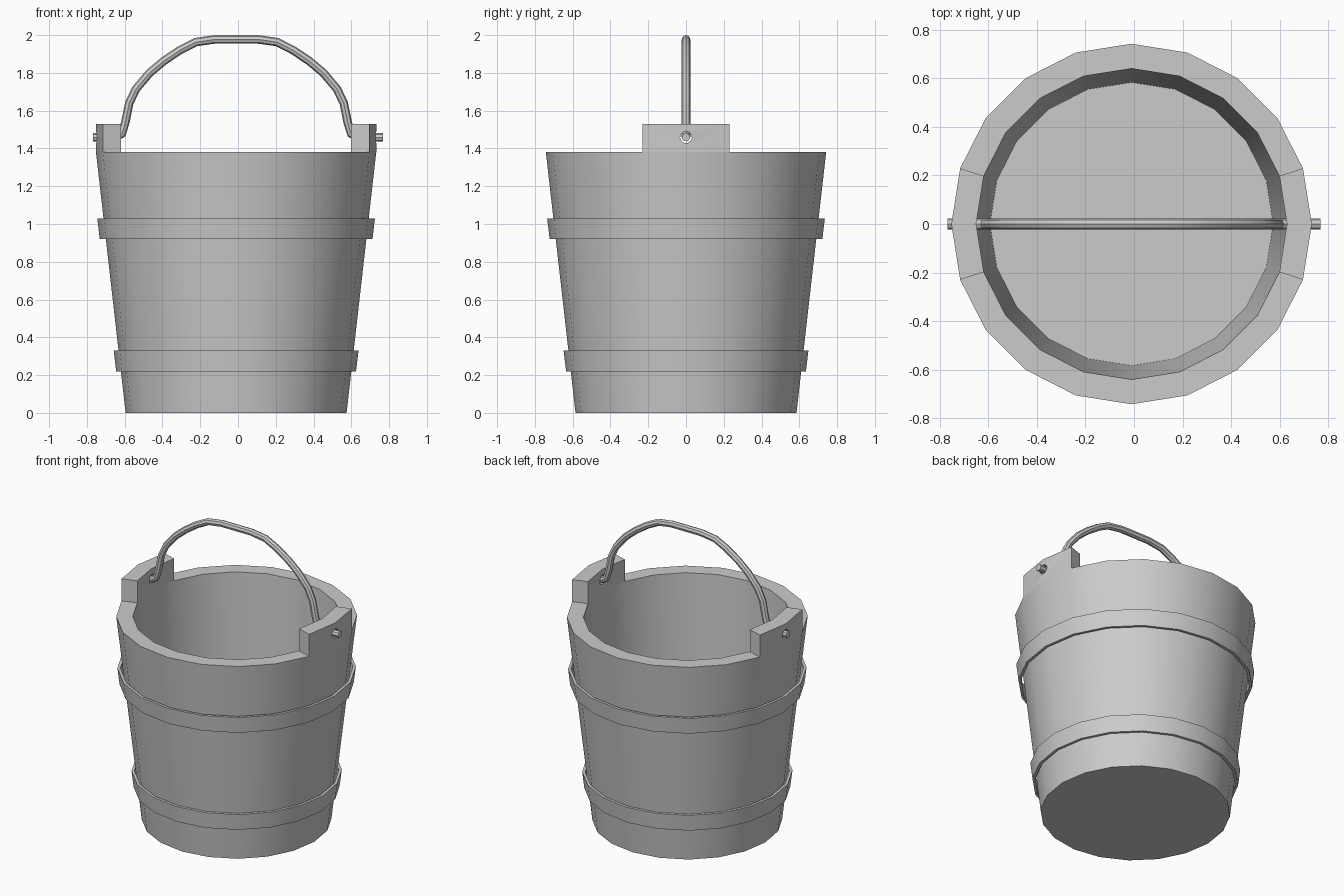
import bpy, bmesh
from math import cos, sin, tau, pi, radians

if "Cube" in bpy.data.objects:
    bpy.data.objects.remove(bpy.data.objects["Cube"])

CX = -0.01   # bucket axis
SIDES = 20


def lathe(bm, profile, closed):
    """Sweep (radius, z) points around the bucket axis; returns rings and faces."""
    rings = [[bm.verts.new((CX + r * cos(tau * i / SIDES), r * sin(tau * i / SIDES), z))
              for i in range(SIDES)] for r, z in profile]
    pairs = list(zip(rings, rings[1:] + rings[:1]))
    for a, b in (pairs if closed else pairs[:-1]):
        for i in range(SIDES):
            j = (i + 1) % SIDES
            bm.faces.new((a[i], a[j], b[j], b[i]))
    return rings


def finish(bm, name):
    bmesh.ops.recalc_face_normals(bm, faces=bm.faces)
    mesh = bpy.data.meshes.new(name)
    bm.to_mesh(mesh)
    bm.free()
    obj = bpy.data.objects.new(name, mesh)
    bpy.context.collection.objects.link(obj)
    return obj


def activate(obj):
    bpy.ops.object.select_all(action='DESELECT')
    obj.select_set(True)
    bpy.context.view_layer.objects.active = obj


def smooth(obj):
    activate(obj)
    bpy.ops.object.shade_smooth_by_angle(angle=radians(30))


# Bucket body: tapered wall, floor, and two ears raised from the rim
bm = bmesh.new()
rings = lathe(bm, [(0.585, 0), (0.742, 1.38), (0.64, 1.38), (0.583, 0.01)], False)
bm.faces.new(rings[0])
bm.faces.new(rings[-1])
bmesh.ops.recalc_face_normals(bm, faces=bm.faces)
rim = [f for f in bm.faces
       if all(abs(v.co.z - 1.38) < 1e-4 for v in f.verts)
       and abs(f.calc_center_median().y) < 0.2]
ext = bmesh.ops.extrude_face_region(bm, geom=rim)
bmesh.ops.translate(bm, vec=(0, 0, 0.15),
                    verts=[g for g in ext["geom"] if isinstance(g, bmesh.types.BMVert)])
bucket = finish(bm, "bucket_body")

# Holes through the ears for the handle
bpy.ops.mesh.primitive_cylinder_add(vertices=16, radius=0.031, depth=2,
                                    location=(0, 0, 1.459), rotation=(0, pi / 2, 0))
cutter = bpy.context.object
cutter.name = "hole_cutter"
cutter.hide_render = True
mod = bucket.modifiers.new("ear_holes", 'BOOLEAN')
mod.operation = 'DIFFERENCE'
mod.solver = 'EXACT'
mod.object = cutter
activate(bucket)
bpy.ops.object.modifier_apply(modifier=mod.name)
bpy.data.objects.remove(cutter)
smooth(bucket)

# Hoops: thin tapered bands standing slightly off the wall
for name, r0, z0, r1, z1 in (("lower_hoop", 0.635, 0.22, 0.648, 0.33),
                             ("upper_hoop", 0.722, 0.92, 0.735, 1.03)):
    bm = bmesh.new()
    t = 0.018
    lathe(bm, [(r0, z0), (r1, z1), (r1 - t, z1), (r0 - t, z0)], True)
    smooth(finish(bm, name))

# Bail handle: bent rod whose ends pass through the ears
half = [(0.76, 1.459), (0.64, 1.459), (0.606, 1.478), (0.588, 1.54), (0.568, 1.64),
        (0.532, 1.715), (0.46, 1.80), (0.385, 1.863), (0.30, 1.92), (0.215, 1.963), (0.11, 1.978)]
path = [(-x, z) for x, z in half] + half[::-1]
curve = bpy.data.curves.new("handle", 'CURVE')
curve.dimensions = '3D'
curve.bevel_depth = 0.0225
curve.bevel_resolution = 2
curve.use_fill_caps = True
spline = curve.splines.new('POLY')
spline.points.add(len(path) - 1)
for k, (p, (x, z)) in enumerate(zip(spline.points, path)):
    end = k in (0, len(path) - 1)
    px = (0.768 if x > 0 else -0.768) if end else x - 0.008
    p.co = (px, 0, z, 1)
handle = bpy.data.objects.new("handle", curve)
bpy.context.collection.objects.link(handle)
activate(handle)
bpy.ops.object.convert(target='MESH')
smooth(bpy.context.object)
